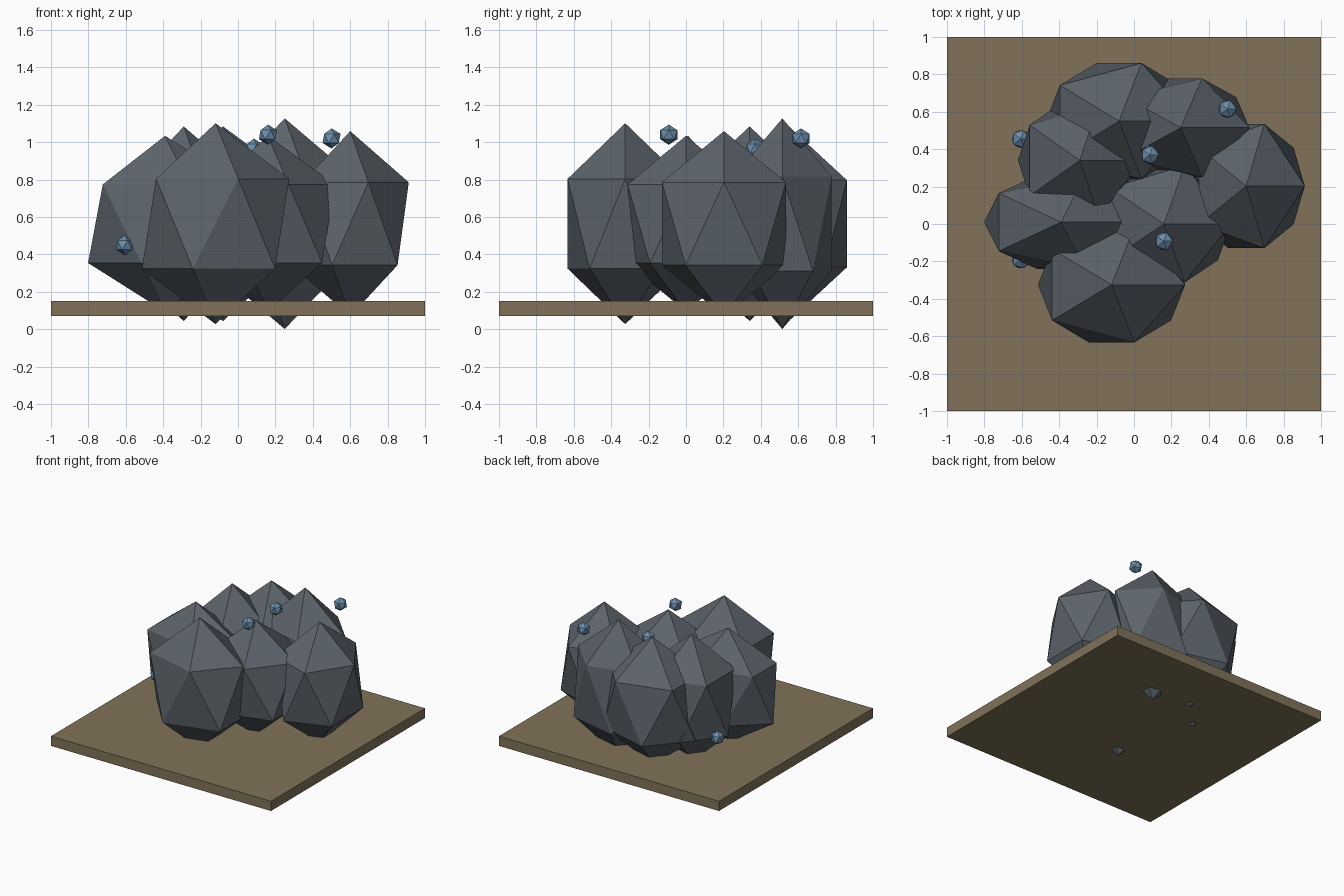
import bpy

if "Cube" in bpy.data.objects:
    bpy.data.objects.remove(bpy.data.objects["Cube"])


def material(name, rgb):
    m = bpy.data.materials.new(name)
    m.diffuse_color = (*rgb, 1.0)
    m.use_nodes = True
    m.node_tree.nodes["Principled BSDF"].inputs["Base Color"].default_value = m.diffuse_color
    return m


STONE = material("slate grey", (0.105, 0.125, 0.145))
EARTH = material("earth brown", (0.22, 0.17, 0.10))
BLUE = material("dusty blue", (0.15, 0.27, 0.41))


def faceted_ball(name, location, radii, mat):
    bpy.ops.mesh.primitive_ico_sphere_add(subdivisions=1, radius=1, location=location)
    ob = bpy.context.object
    ob.name = name
    ob.scale = radii
    ob.data.materials.append(mat)
    bpy.ops.object.transform_apply(location=False, rotation=False, scale=True)


# Ground slab
bpy.ops.mesh.primitive_cube_add(size=1, location=(0, 0, 0.11))
slab = bpy.context.object
slab.name = "ground_slab"
slab.scale = (2, 2, 0.08)
slab.data.materials.append(EARTH)

# Cluster of boulders: x, y, then the three radii
boulders = [
    (-0.12, -0.325, 0.44, 0.362, 0.537),
    (0.60, 0.203, 0.35, 0.39, 0.495),
    (-0.39, 0.01, 0.46, 0.295, 0.47),
    (-0.29, 0.34, 0.37, 0.36, 0.52),
    (0.16, 0.0, 0.40, 0.367, 0.47),
    (0.25, 0.515, 0.41, 0.31, 0.563),
    (-0.08, 0.55, 0.437, 0.365, 0.52),
]
for i, (x, y, rx, ry, rz) in enumerate(boulders):
    faceted_ball(f"boulder_{i + 1}", (x, y, 0.564), (rx, ry, rz), STONE)

# Small blue pebbles around the cluster
pebbles = [
    (0.16, -0.092, 1.04), (0.50, 0.615, 1.02), (0.085, 0.37, 0.965),
    (-0.605, 0.455, 0.36), (-0.605, -0.19, 0.45),
]
for i, p in enumerate(pebbles):
    faceted_ball(f"pebble_{i + 1}", p, (0.054, 0.054, 0.054), BLUE)
